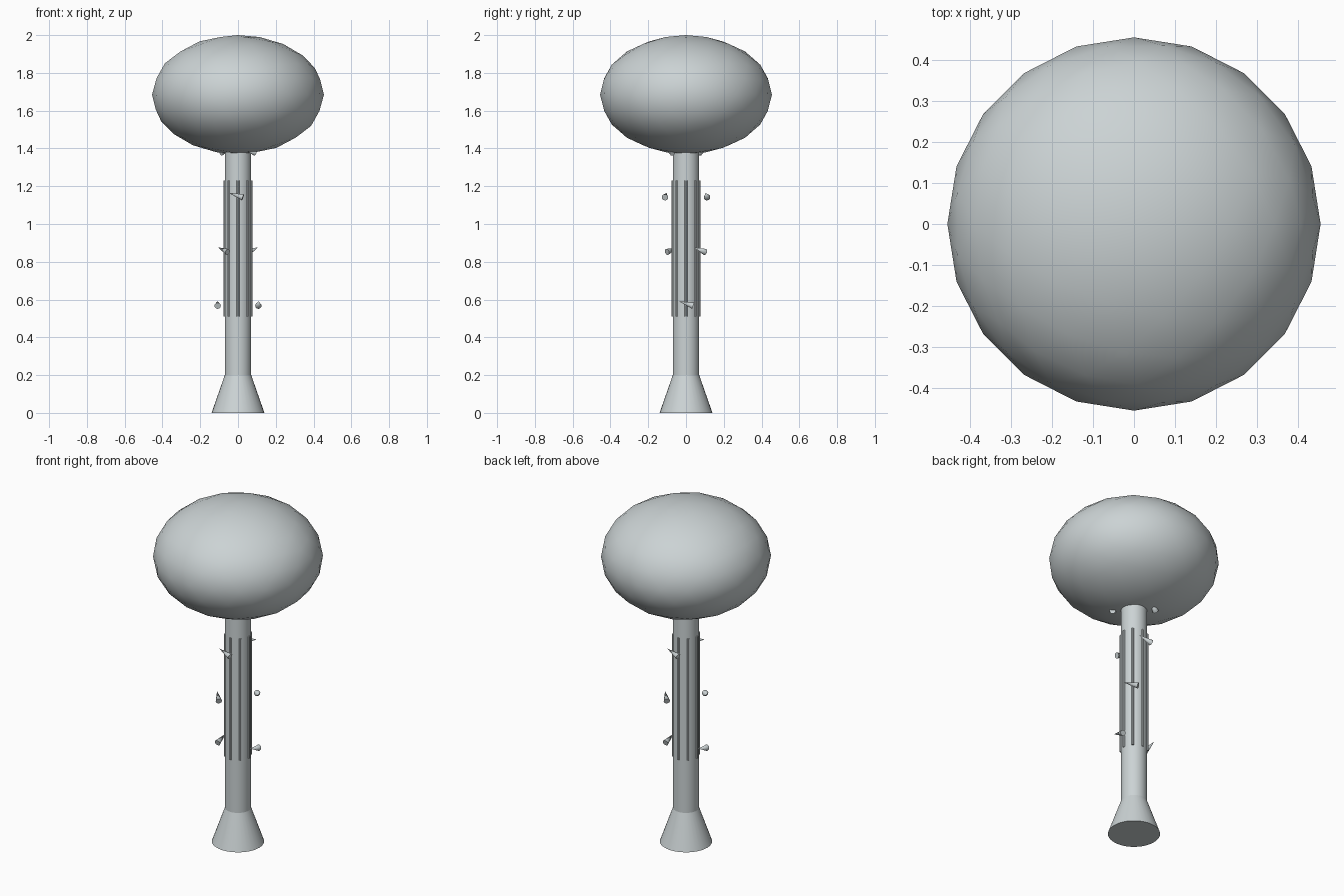
import bpy
from math import radians, sin, cos
from mathutils import Vector

cube = bpy.data.objects.get("Cube")
if cube:
    bpy.data.objects.remove(cube)

GREY = (0.6, 0.65, 0.66, 1.0)
grey = bpy.data.materials.new("pale_grey")
grey.use_nodes = True
grey.diffuse_color = GREY
for node in grey.node_tree.nodes:
    if node.type == 'BSDF_PRINCIPLED':
        node.inputs["Base Color"].default_value = GREY


def finish(name, angle=40):
    """Name, colour and smooth the active object."""
    obj = bpy.context.object
    obj.name = name
    obj.data.materials.append(grey)
    bpy.ops.object.shade_smooth_by_angle(angle=radians(angle))
    return obj


def taper(name, r1, r2, start, end, sides):
    """Cone or cylinder running from start to end."""
    start, end = Vector(start), Vector(end)
    axis = end - start
    bpy.ops.mesh.primitive_cone_add(
        vertices=sides, radius1=r1, radius2=r2, depth=axis.length,
        location=(start + end) / 2,
        rotation=axis.to_track_quat('Z', 'Y').to_euler())
    return finish(name)


# Flared foot and straight trunk
taper("trunk_base", 0.14, 0.07, (0, 0, 0), (0, 0, 0.2), 32)
taper("trunk", 0.07, 0.07, (0, 0, 0.19), (0, 0, 1.45), 32)

# Flattened round crown
bpy.ops.mesh.primitive_ico_sphere_add(subdivisions=3, radius=1, location=(0, 0, 1.685))
bpy.context.object.scale = (0.455, 0.455, 0.315)
bpy.ops.object.transform_apply(location=False, rotation=False, scale=True)
finish("crown", 60)

# Bark ridges around the trunk
for i in range(8):
    a = radians(45 * i)
    x, y = 0.07 * cos(a), 0.07 * sin(a)
    taper(f"bark_ridge_{i + 1}", 0.007, 0.007, (x, y, 0.51), (x, y, 1.23), 8)

# Opposed pairs of tangential thorns spiralling up the trunk
for level, (angle, z) in enumerate([(0, 0.579), (42, 0.864), (84, 1.153), (122, 1.39)]):
    for side in range(2):
        a = radians(angle + 180 * side)
        centre = Vector((0.108 * cos(a), 0.108 * sin(a), z))
        half = Vector((0.038 * sin(a), -0.038 * cos(a), 0.012))
        taper(f"thorn_{level + 1}_{side + 1}", 0.017, 0, centre - half, centre + half, 12)
